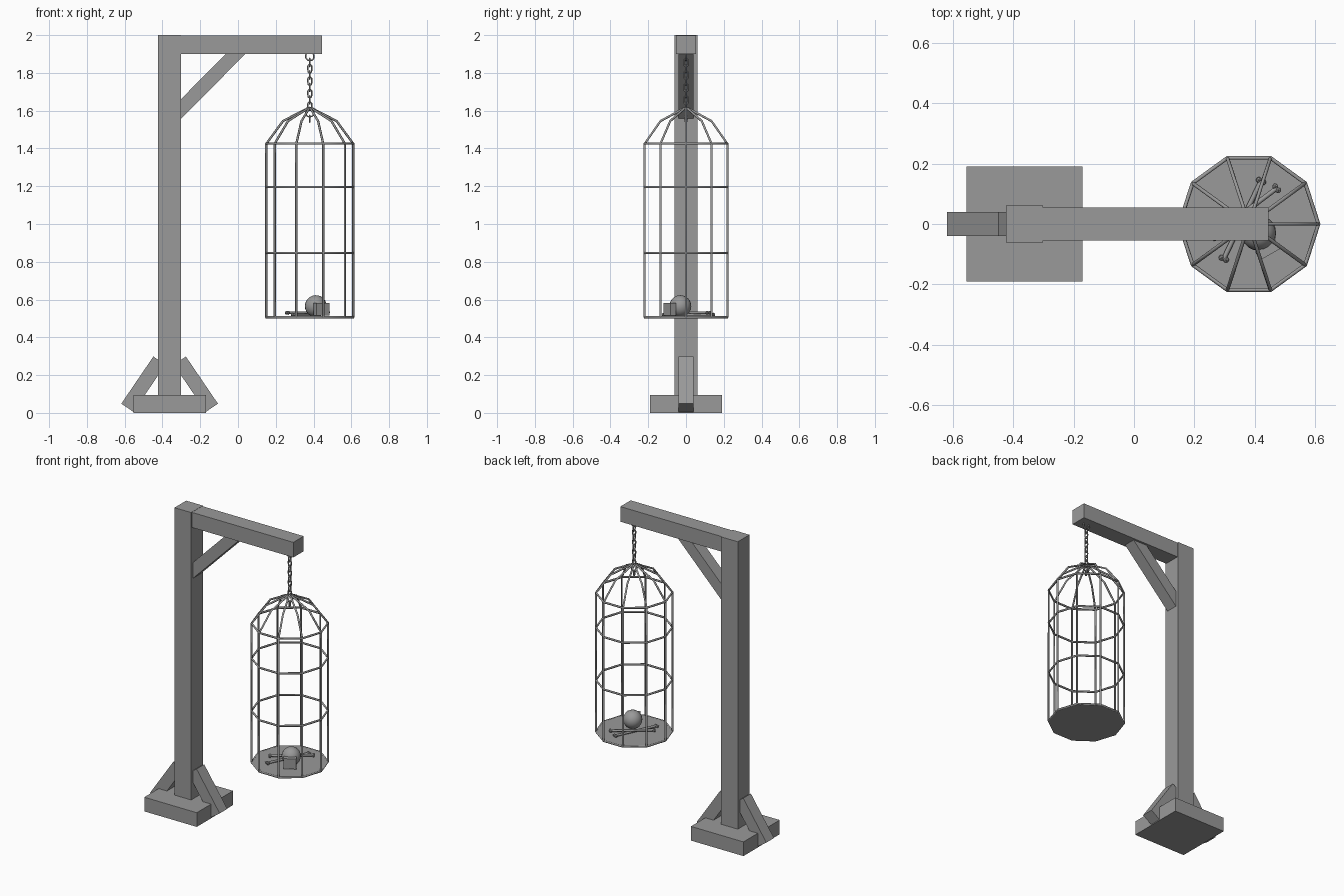
import bpy
import math
from math import cos, sin, pi, radians
from mathutils import Vector

cube = bpy.data.objects.get("Cube")
if cube:
    bpy.data.objects.remove(cube, do_unlink=True)

# One shared grey
GREY = (0.32, 0.32, 0.32, 1.0)
grey = bpy.data.materials.new("plain_grey")
grey.use_nodes = True
grey.diffuse_color = GREY
grey.node_tree.nodes["Principled BSDF"].inputs["Base Color"].default_value = GREY


def finish(obj, name, smooth=False):
    obj.name = name
    obj.data.materials.clear()
    obj.data.materials.append(grey)
    if smooth:
        bpy.ops.object.shade_smooth_by_angle(angle=radians(40))
    return obj


def box(name, center, size, tilt=0.0, turn=0.0):
    bpy.ops.mesh.primitive_cube_add(size=1, location=center, rotation=(0, -tilt, turn))
    obj = bpy.context.object
    obj.scale = size
    return finish(obj, name)


def wire(name, paths, radius, closed=False):
    """Thin six-sided rods swept along straight-segment paths, as a mesh."""
    curve = bpy.data.curves.new(name, "CURVE")
    curve.dimensions = "3D"
    curve.bevel_depth = radius
    curve.bevel_resolution = 1
    curve.use_fill_caps = True
    for path in paths:
        spline = curve.splines.new("POLY")
        spline.points.add(len(path) - 1)
        for point, co in zip(spline.points, path):
            point.co = (*co, 1)
        spline.use_cyclic_u = closed
    obj = bpy.data.objects.new(name, curve)
    bpy.context.collection.objects.link(obj)
    bpy.ops.object.select_all(action="DESELECT")
    bpy.context.view_layer.objects.active = obj
    obj.select_set(True)
    bpy.ops.object.convert(target="MESH")
    return finish(bpy.context.object, name)


# Timber gallows: foot, post, arm and braces
POST_X = -0.362
box("base_block", (POST_X, 0, 0.047), (0.385, 0.38, 0.094))
box("post", (POST_X, 0, 1.0), (0.122, 0.122, 2.0))
box("arm", (0.042, 0, 1.949), (0.804, 0.108, 0.1))
box("arm_brace", (-0.158, 0, 1.754), (0.48, 0.08, 0.074), tilt=radians(45.3))
for side, label in ((-1, "right"), (1, "left")):
    box("foot_brace_" + label, (POST_X + side * 0.139, 0, 0.152),
        (0.302, 0.08, 0.077), tilt=-side * radians(55.8))

# Ten-sided hanging cage
CX, R, SIDES = 0.38, 0.23, 10


def rim(angle, radius, z):
    return (CX + radius * cos(angle), radius * sin(angle), z)


angles = [2 * pi * i / SIDES for i in range(SIDES)]
profile = [(R, 0.505), (R, 1.425), (0.142, 1.545), (0.012, 1.612)]
wire("cage_bars", [[rim(a, r, z) for r, z in profile] for a in angles], 0.0062)
wire("cage_hoops", [[rim(a, R, z) for a in angles]
                    for z in (0.506, 0.847, 1.195, 1.426)], 0.0065, closed=True)
bpy.ops.mesh.primitive_cylinder_add(vertices=SIDES, radius=R, depth=0.01,
                                    location=(CX, 0, 0.505),
                                    rotation=(0, 0, pi / 2))
floor = finish(bpy.context.object, "cage_floor")
# Line the floor corners up with the bars
floor.rotation_euler.z = pi / 2


# Chain of alternating oval links, with a round ring at each end
def oval(z, width, height, crosswise):
    points = []
    for i in range(12):
        a = 2 * pi * i / 12
        straight = (height - width) / 2 * (1 if sin(a) >= 0 else -1)
        across, up = width / 2 * cos(a), width / 2 * sin(a) + straight
        points.append((CX, across, z + up) if crosswise else (CX + across, 0, z + up))
    return points


LINKS, TOP, PITCH = 8, 1.855, 0.033
wire("chain_links", [oval(TOP - PITCH * i, 0.022, 0.044, i % 2 == 0)
                     for i in range(LINKS)], 0.004, closed=True)
wire("chain_end_rings", [oval(1.887, 0.045, 0.045, False),
                         oval(1.592, 0.042, 0.05, False),
                         oval(1.557, 0.012, 0.035, True)], 0.0045, closed=True)

# Skull and jaw resting on the floor
bpy.ops.mesh.primitive_uv_sphere_add(segments=20, ring_count=12, radius=0.058,
                                     location=(0.412, -0.03, 0.565))
finish(bpy.context.object, "skull", smooth=True)
box("jaw", (0.442, -0.086, 0.549), (0.034, 0.078, 0.068), turn=radians(-60))

# Two crossed bones with knobbed ends
bones = [((0.297, -0.115), (0.42, 0.142), 0.52), ((0.262, -0.04), (0.472, 0.118), 0.53)]
for n, (start, end, z) in enumerate(bones, 1):
    a, b = Vector((*start, z)), Vector((*end, z))
    wire("bone_%d" % n, [[a, b]], 0.008)
    across = (b - a).normalized().cross(Vector((0, 0, 1))) * 0.008
    for tip in (a, b):
        for s in (-1, 1):
            bpy.ops.mesh.primitive_ico_sphere_add(subdivisions=1, radius=0.011,
                                                  location=tip + across * s)
            finish(bpy.context.object, "bone_%d_knob" % n)
